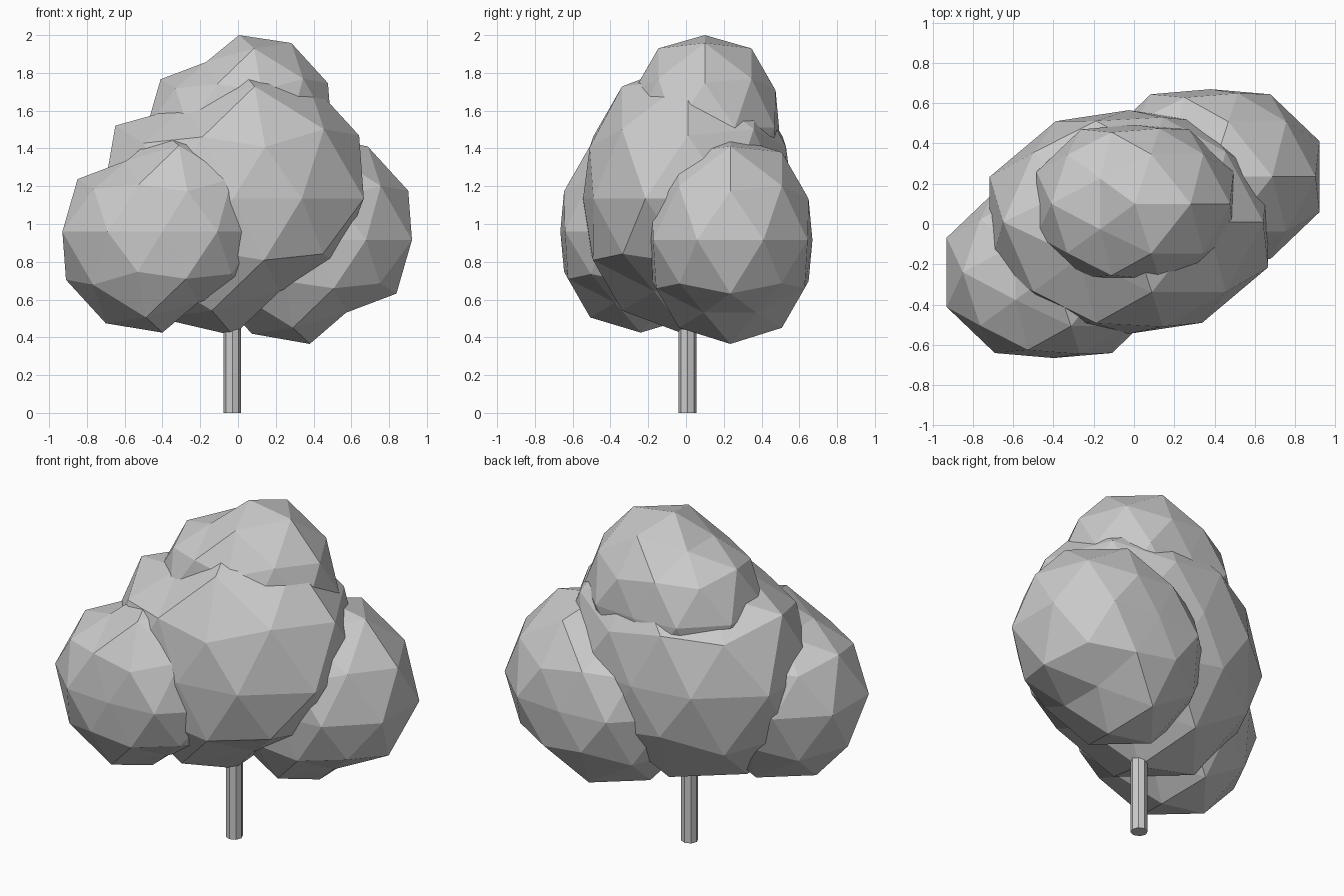
import bpy

if "Cube" in bpy.data.objects:
    bpy.data.objects.remove(bpy.data.objects["Cube"])

# Foliage clump: low-poly icosphere, flattened front to back, with dented
# shoulders on the upper left and lower right
def clump(name, centre, radius, pole, up=0.925, low=0.925, waist=0.867, ring=0.835):
    bpy.ops.mesh.primitive_ico_sphere_add(subdivisions=2, radius=1, location=centre)
    ob = bpy.context.object
    ob.name = name
    for v in ob.data.vertices:
        n = v.co.normalized()
        ay, az = abs(n.y), abs(n.z)
        f = 1 - 0.255 * ay ** 2
        if az > 0.99:                                # poles
            f = pole / radius
        elif az < 0.01 and 0.7 < ay < 0.9:           # waist corners
            f = waist
        elif ay > 0.84 and az > 0.4:                 # front and back corners
            f = ring
        elif n.x * n.z < -0.25:                      # dented shoulders
            if az > 0.8:
                f = 0.775
            elif ay < 0.1:
                f = up if n.z > 0 else low
            elif az < 0.5:
                f = 0.88
        v.co = n * radius * f
    return ob

# Four overlapping clumps of leaves
clump("foliage_main", (-0.025, 0.01, 1.135), 0.745, 0.725, 0.985, 0.88, 0.83, 0.82)
clump("foliage_left_front", (-0.40, -0.24, 0.96), 0.571, 0.535)
clump("foliage_right_back", (0.38, 0.235, 0.915), 0.583, 0.55)
clump("foliage_top", (0.005, 0.10, 1.51), 0.527, 0.49)

# Eight-sided trunk
bpy.ops.mesh.primitive_cylinder_add(vertices=8, radius=0.047, depth=0.7,
                                    location=(-0.03, 0.008, 0.35))
bpy.context.object.name = "trunk"
